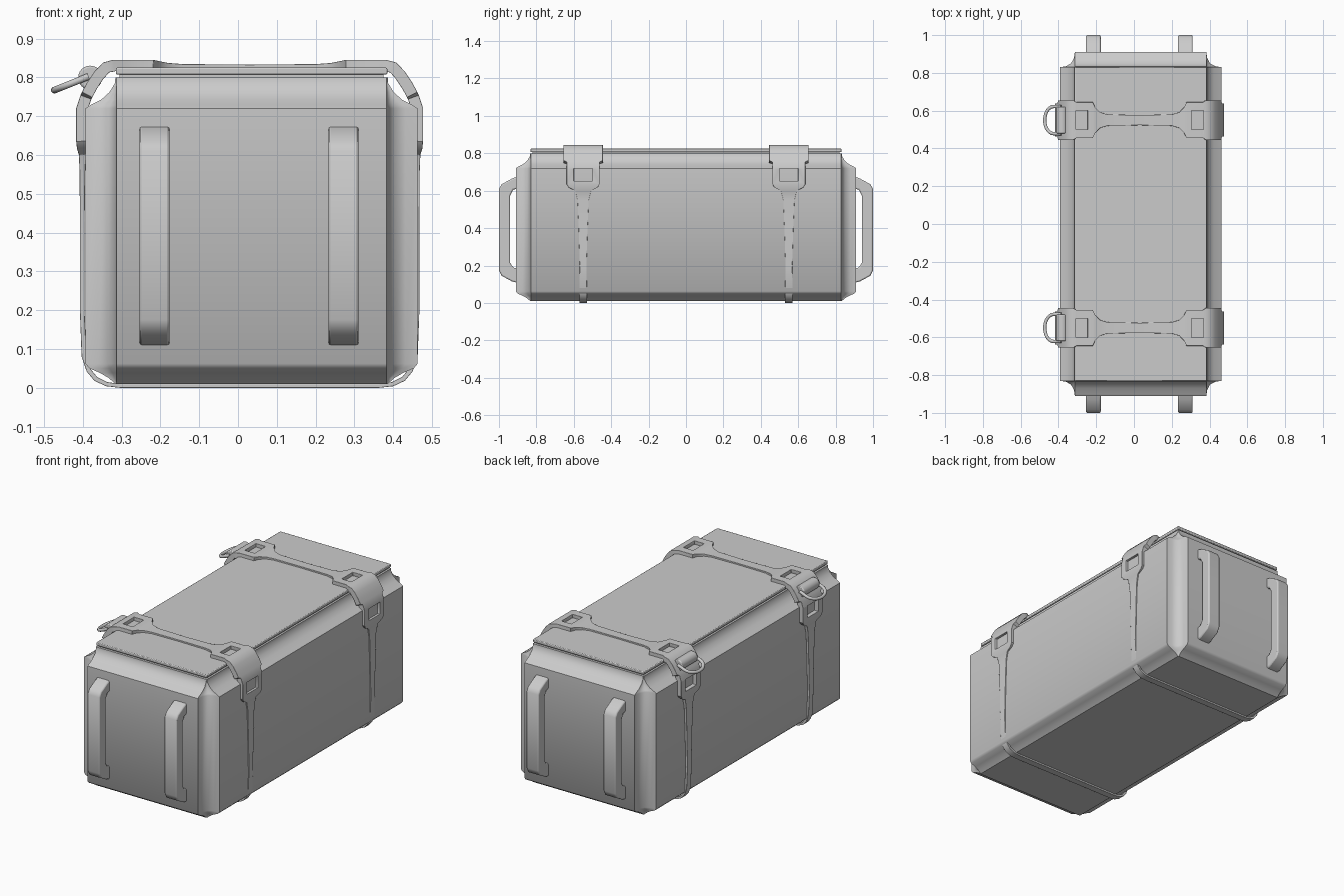
import bpy, bmesh, math
from mathutils import Vector

if "Cube" in bpy.data.objects:
    bpy.data.objects.remove(bpy.data.objects["Cube"])

CX = 0.035          # centre line of the case body
SX = 0.03           # centre line of the straps


def finish(name, bm, bevel=0.0, segments=2, angle=35, cutter=None):
    bmesh.ops.remove_doubles(bm, verts=bm.verts, dist=1e-5)
    bmesh.ops.recalc_face_normals(bm, faces=bm.faces)
    mesh = bpy.data.meshes.new(name)
    bm.to_mesh(mesh)
    bm.free()
    ob = bpy.data.objects.new(name, mesh)
    bpy.context.collection.objects.link(ob)
    if cutter:
        m = ob.modifiers.new("holes", 'BOOLEAN')
        m.operation, m.object, m.solver = 'DIFFERENCE', cutter, 'EXACT'
    if bevel:
        m = ob.modifiers.new("bevel", 'BEVEL')
        m.width, m.segments, m.limit_method = bevel, segments, 'ANGLE'
        m.angle_limit = math.radians(40)
    bpy.ops.object.select_all(action='DESELECT')
    ob.select_set(True)
    bpy.context.view_layer.objects.active = ob
    bpy.ops.object.shade_smooth_by_angle(angle=math.radians(angle))
    return ob


def loft(bm, rings, closed=False):
    """Skin a list of equal vertex rings; cap the ends unless closed."""
    n = len(rings[0])
    vs = [[bm.verts.new(p) for p in r] for r in rings]
    pairs = list(zip(vs, vs[1:])) + ([(vs[-1], vs[0])] if closed else [])
    for a, b in pairs:
        for i in range(n):
            bm.faces.new((a[i], a[(i + 1) % n], b[(i + 1) % n], b[i]))
    if not closed:
        bm.faces.new(vs[0])
        bm.faces.new(vs[-1])


def box(bm, centre, size):
    verts = bmesh.ops.create_cube(bm, size=1)['verts']
    for v in verts:
        v.co = Vector(centre) + Vector(v.co[i] * size[i] for i in range(3))


# Case body: flat panels standing proud of coved edges
HX, HY = 0.348, 0.83
COVE = [(1, 0), (.6, .06), (.25, .25), (.06, .6), (0, 1)]


def plan_ring(z, d):
    pts = []
    for sx, sy in ((1, 1), (-1, 1), (-1, -1), (1, -1)):
        corner = COVE if sx * sy > 0 else COVE[::-1]
        pts += [(CX + sx * (HX + a * d), sy * (HY + b * d), z) for a, b in corner]
    return pts


body = bmesh.new()
loft(body, [plan_ring(z, d) for z, d in (
    (.01, .003), (.025, .02), (.038, .042), (.05, .07), (.062, .08), (.72, .08),
    (.728, .068), (.742, .04), (.762, .018), (.785, .004), (.80, .003))])
finish("case_body", body, angle=40)

# Lid plate over a recessed seam
seam = bmesh.new()
box(seam, (CX, 0, .803), (.68, 1.64, .02))
finish("lid_seam", seam)
lid = bmesh.new()
box(lid, (CX, 0, .816), (.70, 1.664, .018))
finish("lid", lid, bevel=.004)

# Carry handles, two on each end
GRIP = [(.89, .68), (.93, .665), (.985, .635), (1, .61), (1, .175), (.985, .145),
        (.93, .115), (.89, .105), (.89, .18), (.925, .19), (.94, .215),
        (.94, .575), (.925, .605), (.89, .615)]
for side in (-1, 1):
    for x in (-.215, .272):
        grip = bmesh.new()
        loft(grip, [[(x + dx, side * y, z) for y, z in GRIP] for dx in (-.039, .039)])
        finish("handle", grip, bevel=.007)

# Strap outline: offset from centre, height, half width, thickness
HALF = [(0, .833, .027, .016), (.17, .834, .03, .016), (.21, .837, .042, .018),
        (.235, .842, .068, .022), (.248, .845, .095, .026), (.335, .845, .095, .026),
        (.352, .845, .105, .03), (.378, .838, .105, .03), (.40, .815, .105, .03),
        (.42, .785, .105, .03), (.432, .762, .105, .03), (.436, .754, .088, .03),
        (.447, .72, .088, .03), (.447, .635, .088, .028), (.445, .616, .076, .024),
        (.440, .60, .042, .018), (.438, .55, .03, .014), (.4375, .4, .024, .012),
        (.4375, .2, .018, .012), (.433, .08, .02, .012), (.42, .042, .02, .012),
        (.40, .018, .02, .012), (.37, .004, .02, .011), (.335, 0, .02, .01),
        (0, 0, .02, .01)]
PATH = HALF + [(-u, z, w, t) for u, z, w, t in HALF[-2:0:-1]]

for y in (-.55, .55):
    # Window cutters through the four strap pads
    cut = bmesh.new()
    for s in (-1, 1):
        box(cut, (SX + s * .306, y, .845), (.062, .10, .10))
        box(cut, (SX + s * .44, y, .685), (.10, .10, .068))
    cutter = finish("window_cutter", cut)
    cutter.hide_render = True
    cutter.display_type = 'WIRE'

    # Strap with wide hinged pads
    rings = []
    for i, (u, z, w, t) in enumerate(PATH):
        a, b = PATH[i - 1], PATH[(i + 1) % len(PATH)]
        d = Vector((b[0] - a[0], b[1] - a[1])).normalized()
        iu, iz = u + d.y * t, z - d.x * t
        rings.append([(SX + u, y - w, z), (SX + u, y + w, z),
                      (SX + iu, y + w, iz), (SX + iu, y - w, iz)])
    strap = bmesh.new()
    loft(strap, rings, closed=True)
    finish("strap", strap, bevel=.004, cutter=cutter)

    # Clasp roller on the left shoulder
    roller = bmesh.new()
    rim = [(math.cos(k * math.tau / 24) * .031, math.sin(k * math.tau / 24) * .031)
           for k in range(24)]
    loft(roller, [[(-.381 + a, y + dy, .799 + b) for a, b in rim] for dy in (-.07, .07)])
    finish("clasp_roller", roller, bevel=.005)

    # D-shaped pull loop
    centre = [(-.385, .072)]
    centre += [(-.425 - .048 * math.sin(k * math.pi / 12), .072 * math.cos(k * math.pi / 12))
               for k in range(13)]
    centre += [(-.385, -.072)]
    curve = bpy.data.curves.new("pull_loop", 'CURVE')
    curve.dimensions = '3D'
    curve.bevel_depth, curve.bevel_resolution = .009, 3
    curve.use_fill_caps = True
    sp = curve.splines.new('POLY')
    sp.points.add(len(centre) - 1)
    for p, (x, dy) in zip(sp.points, centre):
        p.co = (x, y + dy, .767 + max(0, x + .473) * .40, 1)
    bpy.context.collection.objects.link(bpy.data.objects.new("pull_loop", curve))
